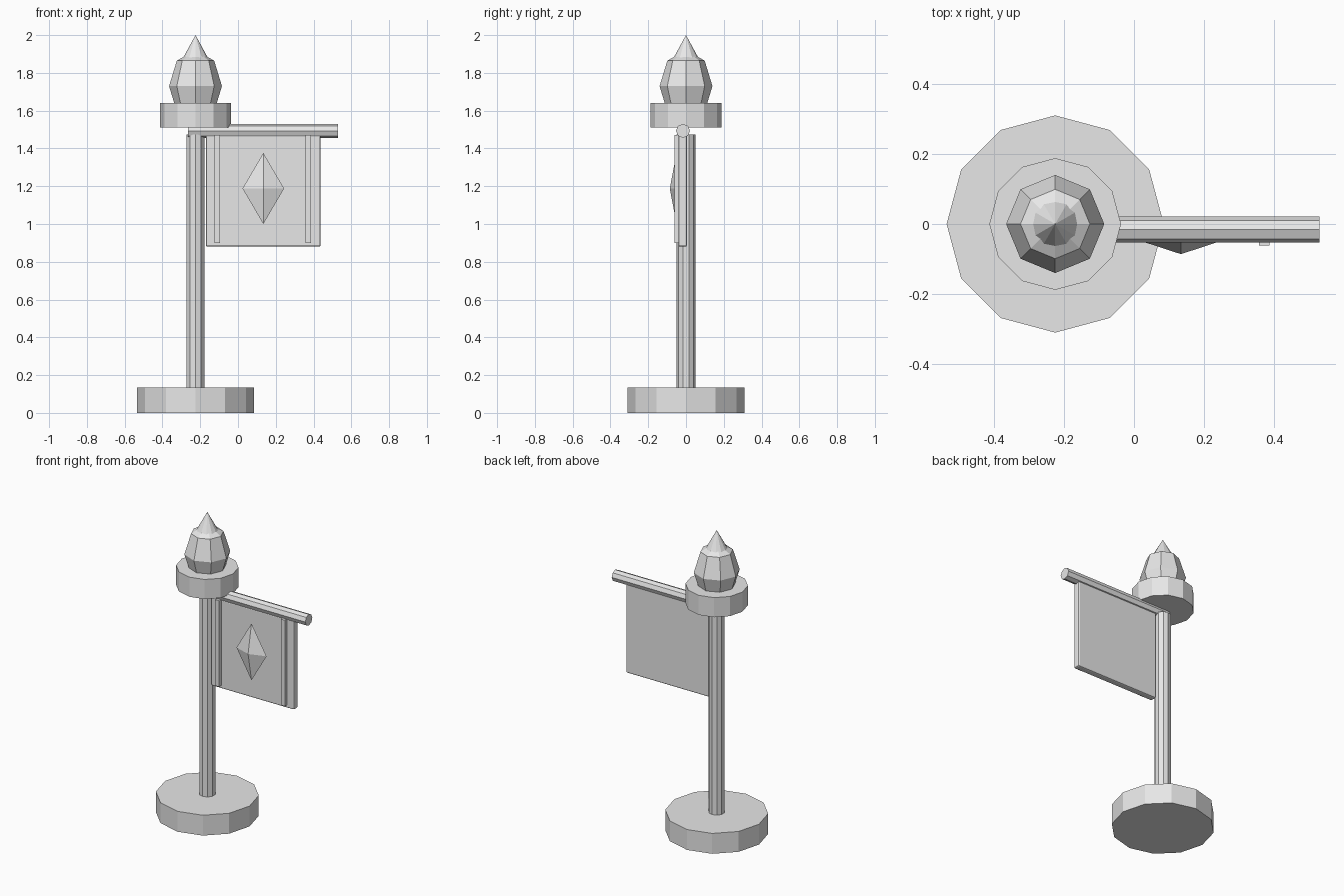
import bpy, math

cube = bpy.data.objects.get("Cube")
if cube:
    bpy.data.objects.remove(cube, do_unlink=True)

# One plain grey for everything
grey = bpy.data.materials.new("light_grey")
grey.use_nodes = True
colour = (0.8, 0.8, 0.8, 1)
grey.diffuse_color = colour
grey.node_tree.nodes["Principled BSDF"].inputs["Base Color"].default_value = colour

POST_X = -0.225


def finish(name):
    ob = bpy.context.object
    ob.name = name
    ob.data.materials.clear()
    ob.data.materials.append(grey)
    return ob


def drum(name, sides, radius, z0, z1, top=None):
    """Upright prism or cone on the post axis, with a corner on each axis."""
    bpy.ops.mesh.primitive_cone_add(
        vertices=sides, radius1=radius, radius2=radius if top is None else top,
        depth=z1 - z0, location=(POST_X, 0, (z0 + z1) / 2))
    return finish(name)


def box(name, x, y, z):
    """Box from (min, max) pairs along each axis."""
    spans = (x, y, z)
    bpy.ops.mesh.primitive_cube_add(size=1, location=[sum(s) / 2 for s in spans])
    ob = finish(name)
    ob.scale = [s[1] - s[0] for s in spans]
    bpy.ops.object.transform_apply(location=False, rotation=False, scale=True)
    return ob


# Post
drum("base", 12, 0.31, 0, 0.135)
drum("pole", 10, 0.05, 0.12, 1.475)
drum("collar", 12, 0.188, 1.51, 1.64)

# Faceted finial with a pointed tip
bpy.ops.mesh.primitive_uv_sphere_add(segments=8, ring_count=4, radius=0.14,
                                     location=(POST_X, 0, 1.73))
finish("finial_body").scale.z = 1.36
drum("finial_tip", 12, 0.071, 1.87, 2.0, top=0)

# Crossbar
bpy.ops.mesh.primitive_cylinder_add(vertices=8, radius=0.037, depth=0.796,
                                    location=(0.132, -0.016, 1.493),
                                    rotation=(0, math.pi / 2, 0))
finish("crossbar")

# Hanging sign panel with softened edges
panel = box("sign_panel", (-0.17, 0.438), (-0.04, 0.005), (0.88, 1.47))
bevel = panel.modifiers.new("soft_edges", 'BEVEL')
bevel.width = 0.009
bevel.segments = 2

# Raised strips, mirrored about the middle of the panel
SIGN_X = 0.132
for side, offset in (("right", -0.241), ("left", 0.24)):
    x = SIGN_X + offset
    box(side + "_strip", (x - 0.0145, x + 0.0145), (-0.062, -0.03), (0.9, 1.47))

# Diamond emblem: double four-sided pyramid, partly sunk in the panel
emblem_mesh = bpy.data.meshes.new("diamond_emblem")
w, d, h = 0.11, 0.036, 0.188
ring = [(w, 0, 0), (0, 0, h), (-w, 0, 0), (0, 0, -h)]
faces = []
for i in range(4):
    j = (i + 1) % 4
    faces += [(j, i, 4), (i, j, 5)]
emblem_mesh.from_pydata(ring + [(0, d, 0), (0, -d, 0)], [], faces)
emblem_mesh.materials.append(grey)
emblem = bpy.data.objects.new("diamond_emblem", emblem_mesh)
emblem.location = (SIGN_X + 0.002, -0.05, 1.188)
bpy.context.collection.objects.link(emblem)
